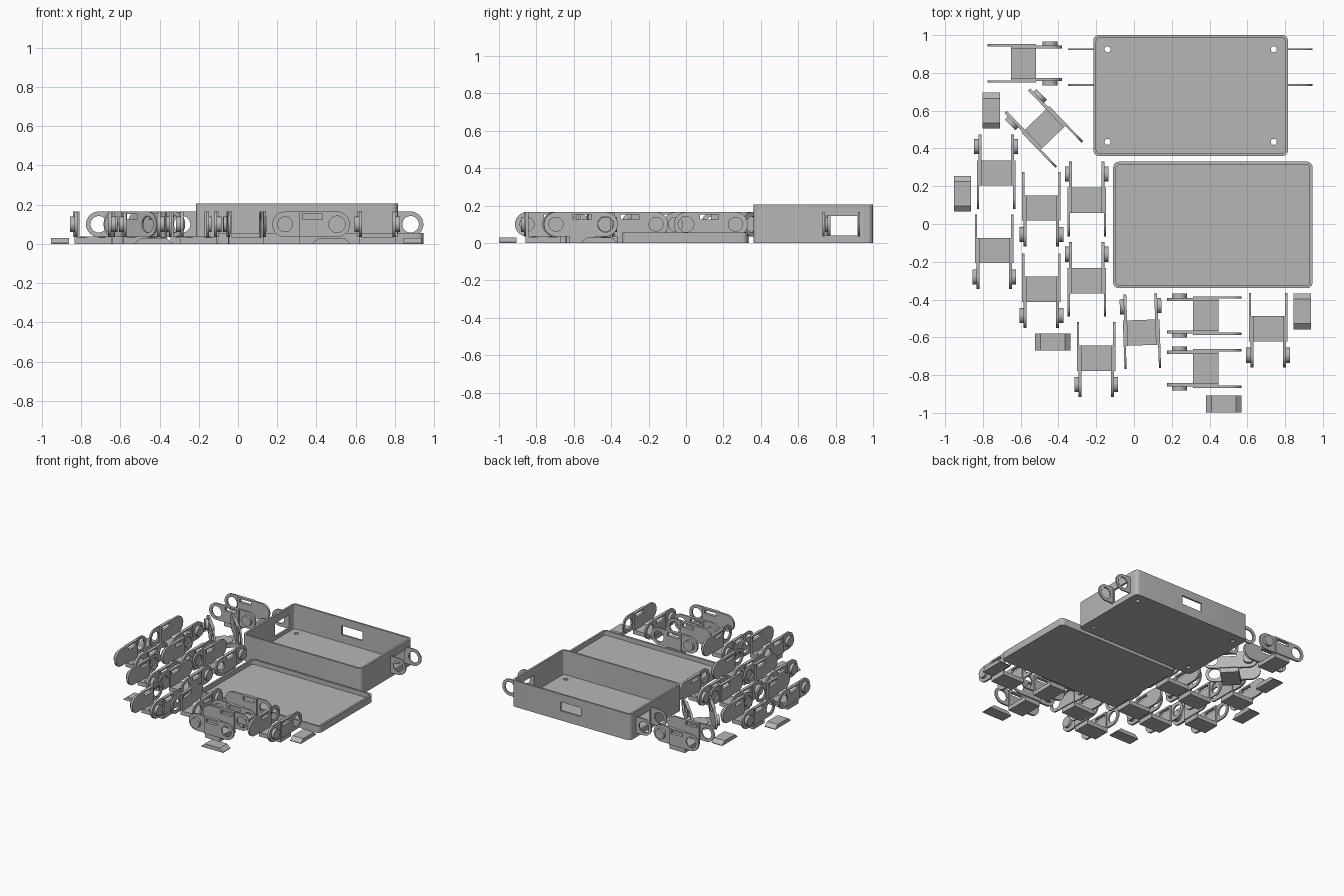
import bpy, bmesh, math
from mathutils import Matrix, Vector

if "Cube" in bpy.data.objects:
    bpy.data.objects.remove(bpy.data.objects["Cube"])

grey = bpy.data.materials.new("plastic_grey")
grey.diffuse_color = (0.47, 0.47, 0.47, 1)
grey.use_nodes = True
grey.node_tree.nodes["Principled BSDF"].inputs["Base Color"].default_value = grey.diffuse_color


def prism(name, pts, lo, hi, plane="xy"):
    """Extrude a 2D outline from lo to hi, along z (plane xy) or y (plane xz)."""
    bm = bmesh.new()
    put = (lambda p, h: (p[0], p[1], h)) if plane == "xy" else (lambda p, h: (p[0], h, p[1]))
    a = [bm.verts.new(put(p, lo)) for p in pts]
    b = [bm.verts.new(put(p, hi)) for p in pts]
    bm.faces.new(a)
    bm.faces.new(b)
    for i in range(len(pts)):
        j = (i + 1) % len(pts)
        bm.faces.new((a[i], a[j], b[j], b[i]))
    bmesh.ops.recalc_face_normals(bm, faces=bm.faces)
    me = bpy.data.meshes.new(name)
    bm.to_mesh(me)
    bm.free()
    me.materials.append(grey)
    ob = bpy.data.objects.new(name, me)
    bpy.context.collection.objects.link(ob)
    return ob


def arc(cx, cy, r, a0, a1, n):
    return [(cx + r * math.cos(math.radians(a0 + (a1 - a0) * i / n)),
             cy + r * math.sin(math.radians(a0 + (a1 - a0) * i / n))) for i in range(n + 1)]


def circle(cx, cy, r, n=32):
    return arc(cx, cy, r, 0, 360, n)[:-1]


def rect(x0, y0, x1, y1):
    return [(x0, y0), (x1, y0), (x1, y1), (x0, y1)]


def rounded(x0, y0, x1, y1, r):
    return (arc(x1 - r, y1 - r, r, 0, 90, 6) + arc(x0 + r, y1 - r, r, 90, 180, 6)
            + arc(x0 + r, y0 + r, r, 180, 270, 6) + arc(x1 - r, y0 + r, r, 270, 360, 6))


def cut(ob, *cutters):
    """Subtract each cutter, then remove it."""
    for c in cutters:
        m = ob.modifiers.new("cut", 'BOOLEAN')
        m.operation, m.solver, m.object = 'DIFFERENCE', 'EXACT', c
        bpy.context.view_layer.update()
        me = bpy.data.meshes.new_from_object(ob.evaluated_get(bpy.context.evaluated_depsgraph_get()))
        ob.modifiers.clear()
        ob.data = me
        bpy.data.objects.remove(c)
    return ob


def join(name, parts):
    """Merge the part meshes into one object."""
    bm = bmesh.new()
    for p in parts:
        bm.from_mesh(p.data)
        bpy.data.objects.remove(p)
    me = bpy.data.meshes.new(name)
    bm.to_mesh(me)
    bm.free()
    me.materials.clear()
    me.materials.append(grey)
    ob = bpy.data.objects.new(name, me)
    bpy.context.collection.objects.link(ob)
    return ob


def smooth(ob):
    bpy.ops.object.select_all(action='DESELECT')
    ob.select_set(True)
    bpy.context.view_layer.objects.active = ob
    bpy.ops.object.shade_smooth_by_angle(angle=math.radians(30))


PZ, PR = 0.1, 0.065   # pivot height and end radius


def ring_plate(x0, cx, lo, hi):
    """Plate with a round, pierced end centred on cx."""
    s = 1 if cx > x0 else -1
    pts = [(x0, PZ - PR)] + [(cx + s * p[0], PZ + p[1]) for p in arc(0, 0, PR, -90, 90, 20)] + [(x0, PZ + PR)]
    return cut(prism("ring", pts, lo, hi, "xz"),
               prism("hole", circle(cx, PZ, 0.042), lo - 0.05, hi + 0.05, "xz"))


# Open box: shell, windows in the ends and back, screw holes in the floor
box = prism("box", rounded(-0.215, 0.36, 0.815, 1.0, 0.03), 0, 0.205)
cut(box,
    prism("c", rounded(-0.2, 0.375, 0.8, 0.985, 0.018), 0.014, 0.3),
    prism("c", rect(-0.4, 0.745, 1.0, 0.918), 0.04, 0.145),
    prism("c", rect(0.21, 0.95, 0.39, 1.1), 0.075, 0.145),
    *[prism("c", circle(x, y, 0.016, 20), -0.1, 0.1) for x in (-0.14, 0.74) for y in (0.435, 0.925)])
smooth(box)

# Pivot ears at both ends of the box
for side, x0, cx in (("left", -0.213, -0.285), ("right", 0.813, 0.88)):
    for tag, y in (("front", 0.735), ("back", 0.925)):
        ear = ring_plate(x0, cx, y - 0.005, y + 0.005)
        ear.name = f"box_ear_{side}_{tag}"
        smooth(ear)

# Shallow lid tray
lid = prism("lid", rounded(-0.11, -0.34, 0.945, 0.33, 0.03), 0, 0.055)
cut(lid, prism("c", rounded(-0.095, -0.325, 0.93, 0.315, 0.018), 0.02, 0.1))
smooth(lid)


def make_link(name, disc):
    """Chain link: floor, two pegged plates, two ring plates."""
    parts = [prism("floor", rect(-0.067, -0.082, 0.067, 0.082), 0, 0.032)]
    if disc:
        parts.append(prism("disc", circle(0, 0, 0.065), 0.02, 0.037))
    peg_outline = ([(0.067, PZ + PR)] + arc(-0.14, PZ, PR, 90, 270, 20)
                   + [(-0.067, PZ - PR), (-0.067, 0), (0.067, 0)])
    for s in (-1, 1):
        def slot():
            return prism("slot", rect(-0.05, 0.125, 0.05, 0.152), -0.3, 0.3, "xz")
        lo, hi = sorted((s * 0.078, s * 0.094))
        parts.append(cut(prism("peg_plate", peg_outline, lo, hi, "xz"), slot()))
        lo, hi = sorted((s * 0.09, s * 0.102))
        parts.append(cut(ring_plate(-0.067, 0.125, lo, hi), slot()))
        lo, hi = sorted((s * 0.09, s * 0.116))
        parts.append(prism("peg", circle(-0.14, PZ, 0.04), lo, hi, "xz"))
    ob = join(name, parts)
    smooth(ob)
    return ob


# Links: x, y, direction of the ring end, round pad, width scale
links = [(-0.585, 0.85, 180, 0, 1), (-0.475, 0.505, -46, 1, 1), (-0.73, 0.27, -90, 0, 1),
         (-0.74, -0.14, 90, 1, 1), (-0.49, 0.085, 90, 0, 1), (-0.49, -0.345, 90, 1, 1),
         (-0.25, 0.125, -90, 1, 1), (-0.25, -0.3, -90, 0, 1), (-0.2, -0.71, 90, 1, 1),
         (0.04, -0.575, -88, 0, 0.95), (0.38, -0.485, 0, 1, 1), (0.38, -0.765, 0, 1, 1),
         (0.71, -0.555, 90, 0, 1)]
masters = [make_link("plain_link", False), make_link("padded_link", True)]
for i, (x, y, a, pad, w) in enumerate(links):
    ob = bpy.data.objects.new(f"{'padded' if pad else 'plain'}_link_{i + 1}", masters[pad].data)
    bpy.context.collection.objects.link(ob)
    ob.location, ob.scale = (x, y, 0), (1, w, 1)
    ob.rotation_euler.z = math.radians(a)
for m in masters:
    bpy.data.objects.remove(m)

# Loose wedge clips with sloped ends
for i, (x, y, a) in enumerate([(-0.755, 0.6, 90), (-0.908, 0.16, 90), (-0.43, -0.625, 0),
                               (0.475, -0.953, 0), (0.89, -0.463, 90)]):
    clip = prism(f"clip_{i + 1}", [(-0.095, 0), (0.095, 0), (0.095, 0.005), (0.065, 0.03),
                                   (-0.065, 0.03), (-0.095, 0.005)], -0.046, 0.046, "xz")
    clip.location = (x, y, 0)
    clip.rotation_euler.z = math.radians(a)
